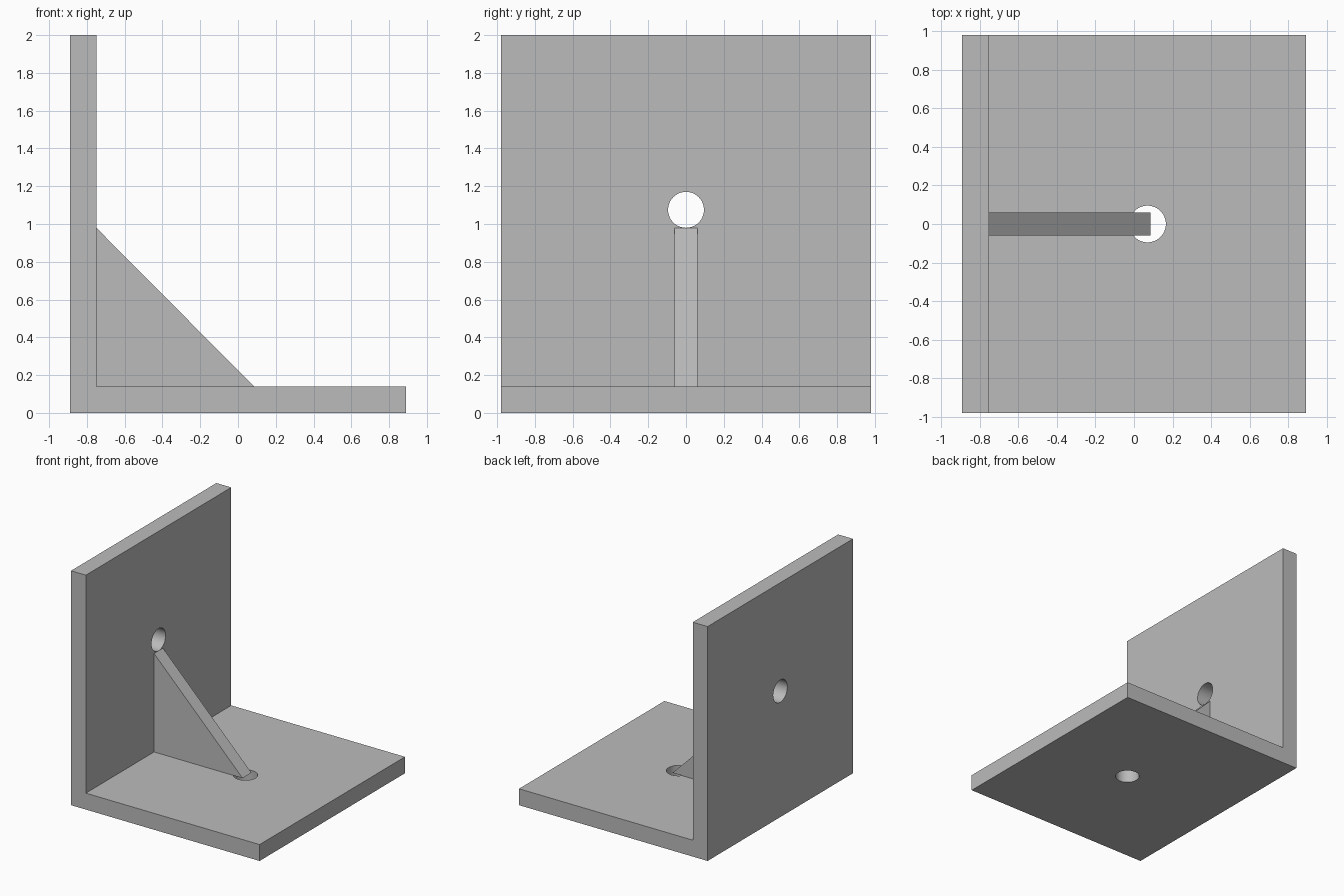
import bpy
import bmesh
import math

if "Cube" in bpy.data.objects:
    bpy.data.objects.remove(bpy.data.objects["Cube"], do_unlink=True)

HALF_X, HALF_Y, HEIGHT = 0.89, 0.98, 2.0
THICK = 0.14
INNER_X = -HALF_X + THICK
HOLE_RADIUS = 0.095

grey = bpy.data.materials.new("plain grey")
grey.use_nodes = True
colour = (0.5, 0.5, 0.5, 1)
grey.diffuse_color = colour
grey.node_tree.nodes["Principled BSDF"].inputs["Base Color"].default_value = colour


def extrude_profile(name, points, half_width):
    """Extrude an x-z outline symmetrically along y."""
    bm = bmesh.new()
    face = bm.faces.new([bm.verts.new((x, -half_width, z)) for x, z in points])
    result = bmesh.ops.extrude_face_region(bm, geom=[face])
    moved = [v for v in result["geom"] if isinstance(v, bmesh.types.BMVert)]
    bmesh.ops.translate(bm, verts=moved, vec=(0, 2 * half_width, 0))
    bmesh.ops.recalc_face_normals(bm, faces=bm.faces)
    mesh = bpy.data.meshes.new(name)
    bm.to_mesh(mesh)
    bm.free()
    mesh.materials.append(grey)
    obj = bpy.data.objects.new(name, mesh)
    bpy.context.collection.objects.link(obj)
    return obj


def drill(target, location, rotation):
    """Cut a round through hole and discard the cutter."""
    bpy.ops.mesh.primitive_cylinder_add(vertices=64, radius=HOLE_RADIUS,
                                        depth=3 * THICK, location=location,
                                        rotation=rotation)
    cutter = bpy.context.object
    cutter.hide_render = True
    cutter.data.materials.append(grey)
    modifier = target.modifiers.new("hole", "BOOLEAN")
    modifier.operation = "DIFFERENCE"
    modifier.solver = "EXACT"
    modifier.object = cutter
    bpy.context.view_layer.objects.active = target
    bpy.ops.object.modifier_apply(modifier=modifier.name)
    bpy.data.objects.remove(cutter, do_unlink=True)


# L-shaped plate: base and upright wall in one piece
bracket = extrude_profile("angle_bracket", [
    (-HALF_X, 0), (HALF_X, 0), (HALF_X, THICK),
    (INNER_X, THICK), (INNER_X, HEIGHT), (-HALF_X, HEIGHT)], HALF_Y)

# One bolt hole through the base, one through the wall
drill(bracket, (0.07, 0, THICK / 2), (0, 0, 0))
drill(bracket, (-HALF_X + THICK / 2, 0, 1.075), (0, math.pi / 2, 0))

# Triangular stiffening rib in the inner corner
extrude_profile("gusset_rib", [
    (INNER_X, THICK), (0.085, THICK), (INNER_X, 0.98)], 0.06)

# Smooth hole walls, crisp edges elsewhere
bpy.ops.object.select_all(action="DESELECT")
bracket.select_set(True)
bpy.context.view_layer.objects.active = bracket
bpy.ops.object.shade_smooth_by_angle(angle=math.radians(30))
